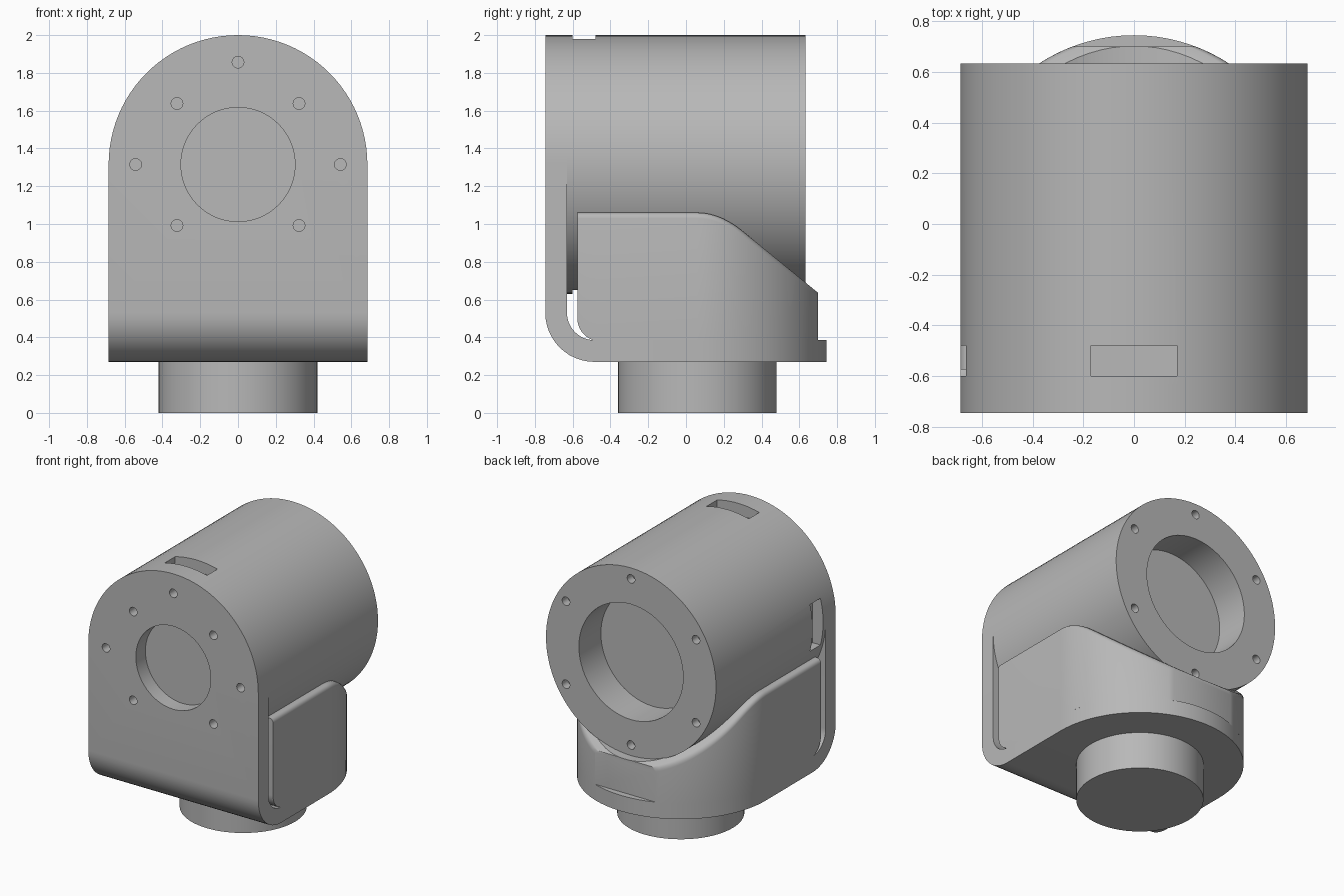
import bpy, bmesh
from math import sin, cos, pi, radians, asin
from mathutils import Matrix, Vector

if "Cube" in bpy.data.objects:
    bpy.data.objects.remove(bpy.data.objects["Cube"])

grey = bpy.data.materials.new("mid_grey")
grey.use_nodes = True
COLOUR = (0.48, 0.48, 0.48, 1)
grey.diffuse_color = COLOUR
grey.node_tree.nodes["Principled BSDF"].inputs["Base Color"].default_value = COLOUR

R = 0.685                # drum radius and half width of the bracket
AXIS_Z = 1.315           # height of the drum axis
POST_Y = 0.06            # centre of the post and rounded foot
FRONT, INNER = -0.745, -0.63


def finish(name, bm):
    bmesh.ops.remove_doubles(bm, verts=bm.verts, dist=1e-5)
    bmesh.ops.recalc_face_normals(bm, faces=bm.faces)
    mesh = bpy.data.meshes.new(name)
    bm.to_mesh(mesh)
    bm.free()
    mesh.materials.append(grey)
    obj = bpy.data.objects.new(name, mesh)
    bpy.context.collection.objects.link(obj)
    return obj


def add_rod(bm, x, z, r, y0, y1, sides=32):
    """Cylinder running along y."""
    m = Matrix.Translation((x, (y0 + y1) / 2, z)) @ Matrix.Rotation(pi / 2, 4, 'X')
    bmesh.ops.create_cone(bm, cap_ends=True, segments=sides, radius1=r, radius2=r,
                          depth=abs(y1 - y0), matrix=m)


def add_box(bm, centre, size):
    m = Matrix.Translation(centre) @ Matrix.Diagonal(Vector((*size, 1)))
    bmesh.ops.create_cube(bm, size=1, matrix=m)


def loft(name, rings):
    """Skin a list of equal closed rings and cap both ends."""
    bm = bmesh.new()
    loops = [[bm.verts.new(p) for p in ring] for ring in rings]
    n = len(rings[0])
    for a, b in zip(loops, loops[1:]):
        for i in range(n):
            j = (i + 1) % n
            bm.faces.new((a[i], a[j], b[j], b[i]))
    bm.faces.new(loops[0])
    bm.faces.new(loops[-1])
    return finish(name, bm)


def cut(obj, cutter_bm):
    cutter = finish("cutter", cutter_bm)
    cutter.hide_render = True
    mod = obj.modifiers.new("cut", 'BOOLEAN')
    mod.operation, mod.solver, mod.object = 'DIFFERENCE', 'EXACT', cutter
    bpy.context.view_layer.objects.active = obj
    bpy.ops.object.modifier_apply(modifier=mod.name)
    bpy.data.objects.remove(cutter)


def steps(n, end=pi / 2):
    return [end * i / n for i in range(n + 1)]


# Bracket: arched plate, bend and rounded foot skinned as one strip
def strip(w, outer, inner):
    return [(-w, *outer), (w, *outer), (w, *inner), (-w, *inner)]


rings = []
for a in steps(24):
    z = AXIS_Z + R * cos(a)
    rings.append(strip(R * sin(a), (FRONT, z), (INNER, z)))
for a in steps(12):
    rings.append(strip(R, *[(-0.485 - r * cos(a), 0.53 - r * sin(a)) for r in (0.26, 0.145)]))
for a in steps(24):
    y = POST_Y + R * sin(a)
    rings.append(strip(R * cos(a), (y, 0.27), (y, 0.385)))
bracket = loft("bracket", rings)

# Front opening and screw holes
bm = bmesh.new()
add_rod(bm, 0, AXIS_Z, 0.302, -0.8, -0.6, 64)
d = 0.323
for x, z in [(0, 0.542), (0.542, 0), (-0.542, 0), (d, d), (-d, d), (d, -d), (-d, -d)]:
    add_rod(bm, x, AXIS_Z + z, 0.031, -0.8, -0.6, 24)
cut(bracket, bm)

# Drum
bm = bmesh.new()
add_rod(bm, 0, AXIS_Z, R, INNER - 0.005, 0.633, 96)
drum = finish("drum", bm)

# Rear bore, rear screw holes and three slots around the rim
bm = bmesh.new()
add_rod(bm, 0, AXIS_Z, 0.42, 0.38, 0.8, 64)
for k in range(6):
    a = pi / 2 + k * pi / 3
    add_rod(bm, 0.605 * cos(a), AXIS_Z + 0.605 * sin(a), 0.031, 0.57, 0.8, 24)
for side in (1, -1):
    add_box(bm, (0, -0.54, AXIS_Z + side * 0.7), (0.34, 0.12, 0.2))
add_box(bm, (-0.7, -0.54, AXIS_Z), (0.2, 0.12, 0.34))
cut(drum, bm)


# Cradle: cross-sections with softened top edges, following a sloping top line
def top_height(y):
    run, slope = 0.24, 0.817
    t = max(0, y - POST_Y)
    return 1.06 - (slope * t * t / (2 * run) if t < run else slope * (t - run / 2))


def section(y, w, bottom):
    t, f = top_height(y), 0.03
    half = [(w, bottom), (w, t - f)]
    half += [(w - f + f * cos(a), t - f + f * sin(a)) for a in steps(4)[1:]]
    return [(x, y, z) for x, z in half] + [(-x, y, z) for x, z in reversed(half)]


rings = [section(-0.455 - 0.12 * cos(a), R, 0.5 - 0.12 * sin(a)) for a in steps(10)]
for a in steps(24, asin(0.64 / R)):
    rings.append(section(POST_Y + R * sin(a), R * cos(a), 0.38))
cradle = loft("cradle", rings)
bm = bmesh.new()
add_rod(bm, 0, AXIS_Z, 0.682, -0.8, 0.8, 96)
cut(cradle, bm)

# Mounting post
bm = bmesh.new()
bmesh.ops.create_cone(bm, cap_ends=True, segments=64, radius1=0.42, radius2=0.42, depth=0.3,
                      matrix=Matrix.Translation((0, POST_Y, 0.15)))
post = finish("mounting_post", bm)

# Smooth shading with sharp edges kept
bpy.ops.object.select_all(action='DESELECT')
for obj in (bracket, drum, cradle, post):
    obj.select_set(True)
bpy.context.view_layer.objects.active = bracket
bpy.ops.object.shade_smooth_by_angle(angle=radians(30))
